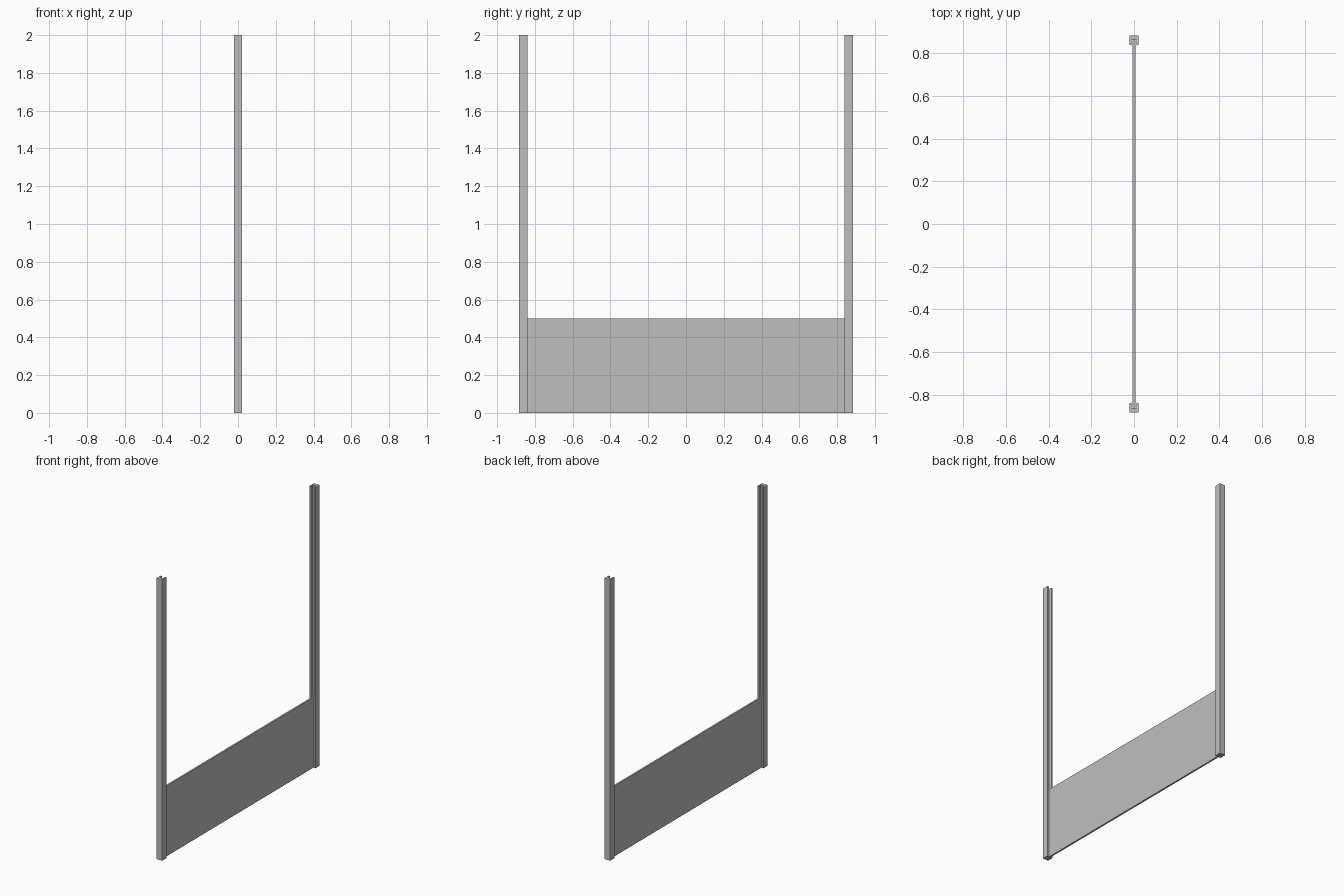
import bpy
import bmesh

cube = bpy.data.objects.get("Cube")
if cube:
    bpy.data.objects.remove(cube, do_unlink=True)

# Single grey finish
grey = bpy.data.materials.new("grey_metal")
grey.use_nodes = True
colour = (0.52, 0.52, 0.52, 1)
grey.diffuse_color = colour
grey.node_tree.nodes["Principled BSDF"].inputs["Base Color"].default_value = colour


def extrude_profile(name, points, height):
    """Raise a flat outline from the ground to the given height."""
    bm = bmesh.new()
    face = bm.faces.new([bm.verts.new((x, y, 0)) for x, y in points])
    result = bmesh.ops.extrude_face_region(bm, geom=[face])
    top = [v for v in result["geom"] if isinstance(v, bmesh.types.BMVert)]
    bmesh.ops.translate(bm, verts=top, vec=(0, 0, height))
    bmesh.ops.recalc_face_normals(bm, faces=bm.faces)
    mesh = bpy.data.meshes.new(name)
    bm.to_mesh(mesh)
    bm.free()
    mesh.materials.append(grey)
    obj = bpy.data.objects.new(name, mesh)
    bpy.context.collection.objects.link(obj)
    return obj


# Grooved posts, open towards the middle
half, slot = 0.022, 0.011
outer, inner, floor = 0.884, 0.838, 0.862
channel = [(-half, outer), (half, outer), (half, inner), (slot, inner),
           (slot, floor), (-slot, floor), (-slot, inner), (-half, inner)]
for name, side in (("front_post", -1), ("back_post", 1)):
    extrude_profile(name, [(x, side * y) for x, y in channel], 2.0)

# Low board slotted between the posts
thick, reach = 0.006, 0.861
extrude_profile("panel", [(-thick, -reach), (thick, -reach),
                          (thick, reach), (-thick, reach)], 0.5)
